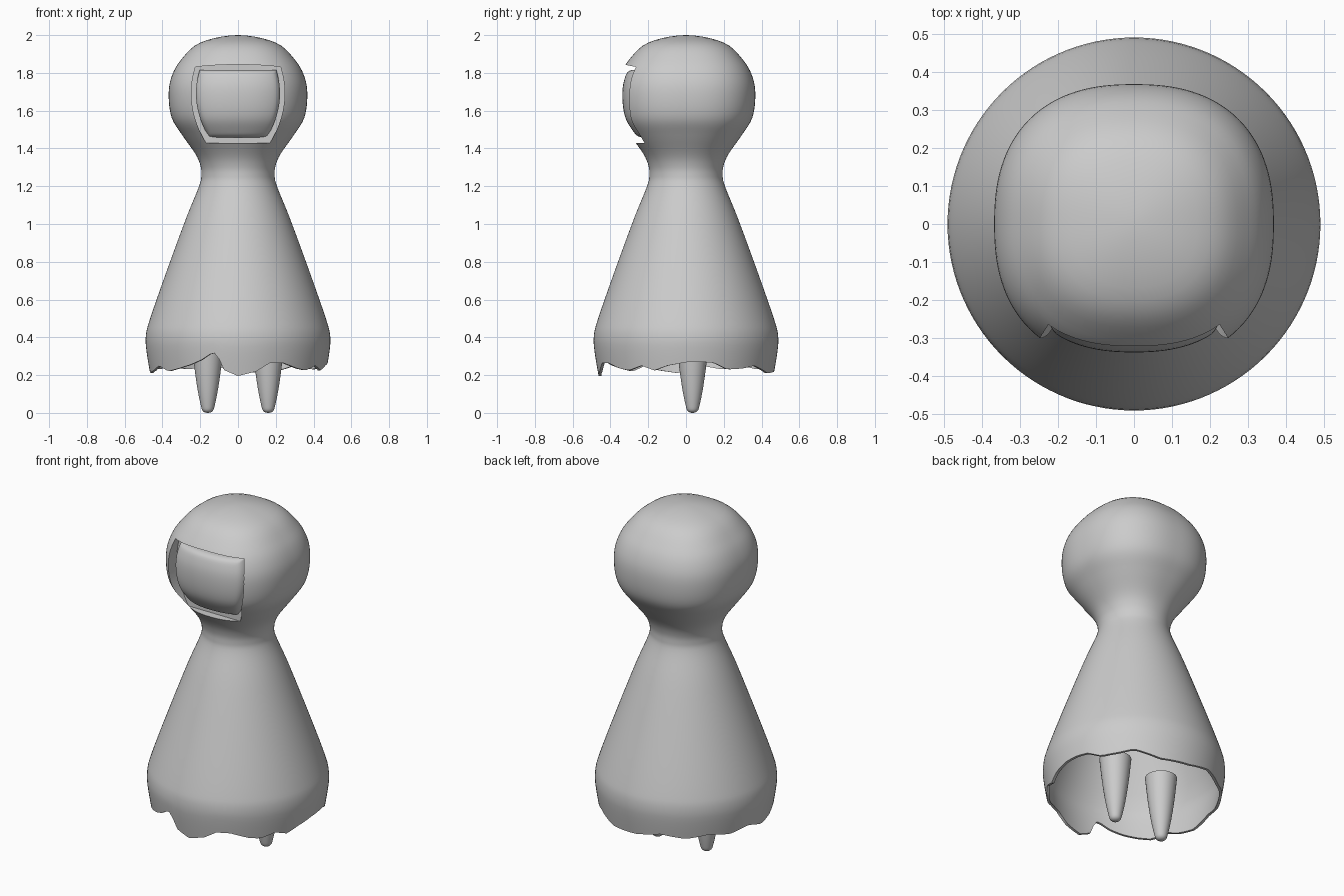
import bpy, bmesh, math

if "Cube" in bpy.data.objects:
    bpy.data.objects.remove(bpy.data.objects["Cube"])

# One plain grey for everything
grey = bpy.data.materials.new("plain grey")
grey.use_nodes = True
COLOUR = (0.6, 0.6, 0.6, 1)
grey.diffuse_color = COLOUR
grey.node_tree.nodes["Principled BSDF"].inputs["Base Color"].default_value = COLOUR


def lerp_table(table, t):
    """Linear lookup in a sorted list of (key, value)."""
    for (a, va), (b, vb) in zip(table, table[1:]):
        if t <= b:
            return va + (vb - va) * max(0, t - a) / (b - a)
    return table[-1][1]


def smooth_path(points, steps):
    """Catmull-Rom curve through points; the first point is on the axis."""
    first = (-points[1][0], points[1][1])
    pts = [first] + points + [points[-1]]
    out = []
    for p, q, r, s in zip(pts, pts[1:], pts[2:], pts[3:]):
        for k in range(steps):
            t = k / steps
            out.append(tuple(0.5 * (2 * q[i] + (r[i] - p[i]) * t
                       + (2 * p[i] - 5 * q[i] + 4 * r[i] - s[i]) * t * t
                       + (3 * q[i] - p[i] - 3 * r[i] + s[i]) * t ** 3) for i in (0, 1)))
    return out + [points[-1]]


def make_object(name, bm):
    bmesh.ops.recalc_face_normals(bm, faces=bm.faces)
    mesh = bpy.data.meshes.new(name)
    bm.to_mesh(mesh)
    bm.free()
    mesh.materials.append(grey)
    obj = bpy.data.objects.new(name, mesh)
    bpy.context.collection.objects.link(obj)
    return obj


def smooth(obj, angle=35):
    bpy.ops.object.select_all(action='DESELECT')
    obj.select_set(True)
    bpy.context.view_layer.objects.active = obj
    bpy.ops.object.shade_smooth_by_angle(angle=math.radians(angle))


def skin(name, rings, cap_start, cap_end):
    """Join closed rings of equal length; close each end with a fan to a point."""
    bm = bmesh.new()
    rows = [[bm.verts.new(c) for c in ring] for ring in rings]
    n = len(rows[0])
    for a, b in zip(rows, rows[1:]):
        for i in range(n):
            j = (i + 1) % n
            bm.faces.new((a[i], a[j], b[j], b[i]))
    for row, tip in ((rows[0], cap_start), (rows[-1], cap_end)):
        centre = bm.verts.new(tip)
        for i in range(n):
            bm.faces.new((row[i], row[(i + 1) % n], centre))
    return make_object(name, bm)


# Cloak silhouette: radius and height from the crown to the hem
outline = smooth_path([(0, 2), (0.2, 1.96), (0.305, 1.865), (0.355, 1.77), (0.367, 1.67),
                       (0.35, 1.56), (0.295, 1.47), (0.225, 1.37), (0.199, 1.31),
                       (0.194, 1.26), (0.206, 1.2), (0.275, 1.03), (0.385, 0.73),
                       (0.465, 0.5), (0.488, 0.41), (0.485, 0.33), (0.46, 0.18)], 5)
radius_table = sorted((z, r) for r, z in outline)

# Ragged hem: height at each angle in degrees, front at 270
hem = [(0, .268), (10, .27), (18, .265), (28, .23), (40, .235), (50, .25), (68, .21),
       (80, .215), (90, .22), (108, .25), (125, .23), (140, .25), (155, .23), (170, .25),
       (185, .21), (198, .225), (208, .25), (218, .22), (228, .235), (238, .255),
       (246, .28), (254, .32), (257, .31), (260, .23), (270, .195), (282, .22),
       (291, .265), (300, .265), (312, .235), (320, .225), (330, .25), (339, .225),
       (348, .25), (360, .268)]
SEGS = 120
FOLD = 0.42


def squareness(z):
    return 2 + 0.4 * min(1, max(0, (z - 1.25) / 0.25))


def cloak_point(i, z, inset=0, r=None):
    a = math.tau * i / SEGS
    c, s = math.cos(a), math.sin(a)
    n = squareness(z)
    r = (lerp_table(radius_table, z) if r is None else r) - inset
    k = r / (abs(c) ** n + abs(s) ** n) ** (1 / n)
    return (k * c, k * s, z)


def hem_ring(t, inset):
    heights = [lerp_table(hem, 360 * i / SEGS) for i in range(SEGS)]
    return [cloak_point(i, FOLD + (h - FOLD) * t, inset) for i, h in enumerate(heights)]


# Cloak: outer skin down to the hem, then the hollow lining back up
WALL = 0.015
ROWS = 6
rings = [[cloak_point(i, z, 0, r) for i in range(SEGS)] for r, z in outline[1:] if z > FOLD + 0.01]
rings += [hem_ring(k / ROWS, 0) for k in range(ROWS + 1)]
rings += [hem_ring(k / ROWS, WALL) for k in range(ROWS, -1, -1)]
rings += [[cloak_point(i, z, WALL) for i in range(SEGS)] for z in (0.5, 0.65, 0.8, 0.95, 1.1, 1.2)]
cloak = skin("cloak", rings, (0, 0, 2), (0, 0, 1.24))

# Face window cut into the head
BOTTOM, TOP = 1.43, 1.832


def window_half_width(t):
    return 0.17 + 0.237 * t - 0.182 * t * t


side = [(window_half_width(k / 12), BOTTOM + (TOP - BOTTOM) * k / 12) for k in range(13)]
arch = [(window_half_width(1) * u / 4, TOP + 0.012 * (1 - (u / 4) ** 2)) for u in range(3, -4, -1)]
loop = side + arch + [(-x, z) for x, z in reversed(side)]
bm = bmesh.new()
front = bm.faces.new([bm.verts.new((x, -0.6, z)) for x, z in loop])
back = bmesh.ops.extrude_face_region(bm, geom=[front])
for v in back["geom"]:
    if isinstance(v, bmesh.types.BMVert):
        v.co.y = -0.22
cutter = make_object("window_cutter", bm)
cutter.hide_render = True
cut = cloak.modifiers.new("window", 'BOOLEAN')
cut.operation = 'DIFFERENCE'
cut.solver = 'EXACT'
cut.object = cutter
bpy.context.view_layer.objects.active = cloak
bpy.ops.object.modifier_apply(modifier=cut.name)
bpy.data.objects.remove(cutter)
smooth(cloak)

# Face panel: bulging plate set back inside the window, with rounded rim
GRID = 28
bm = bmesh.new()
rows = []
for j in range(GRID + 1):
    v = math.sin(math.pi / 2 * (2 * j / GRID - 1))
    row = []
    for i in range(GRID + 1):
        u = math.sin(math.pi / 2 * (2 * i / GRID - 1))
        z = 1.637 + 0.178 * v
        x = u * 0.9 * window_half_width((v + 1) / 2)
        n = squareness(z)
        r = lerp_table(radius_table, z) - 0.03
        y = -max(0.01, r ** n - abs(x) ** n) ** (1 / n)
        rim = max(abs(u), abs(v)) ** 30
        row.append(bm.verts.new((x, y + 0.02 * rim, z)))
    rows.append(row)
for a, b in zip(rows, rows[1:]):
    for i in range(GRID):
        bm.faces.new((a[i], a[i + 1], b[i + 1], b[i]))
edge = bmesh.ops.extrude_edge_only(bm, edges=[e for e in bm.edges if e.is_boundary])
for v in edge["geom"]:
    if isinstance(v, bmesh.types.BMVert):
        v.co.y = -0.21
bmesh.ops.holes_fill(bm, edges=[e for e in bm.edges if e.is_boundary], sides=0)
smooth(make_object("face_panel", bm), 50)

# Tapered legs hanging inside the cloak
leg_shape = smooth_path([(0, 0), (0.026, 0.01), (0.038, 0.045), (0.055, 0.13),
                         (0.072, 0.25), (0.086, 0.385)], 4)
for name, x in (("left_leg", 0.16), ("right_leg", -0.16)):
    leg = [[(x + r * math.cos(math.tau * i / 32), 0.035 + r * math.sin(math.tau * i / 32), z)
            for i in range(32)] for r, z in leg_shape[1:]]
    smooth(skin(name, leg, (x, 0.035, 0), (x, 0.035, 0.385)), 50)
